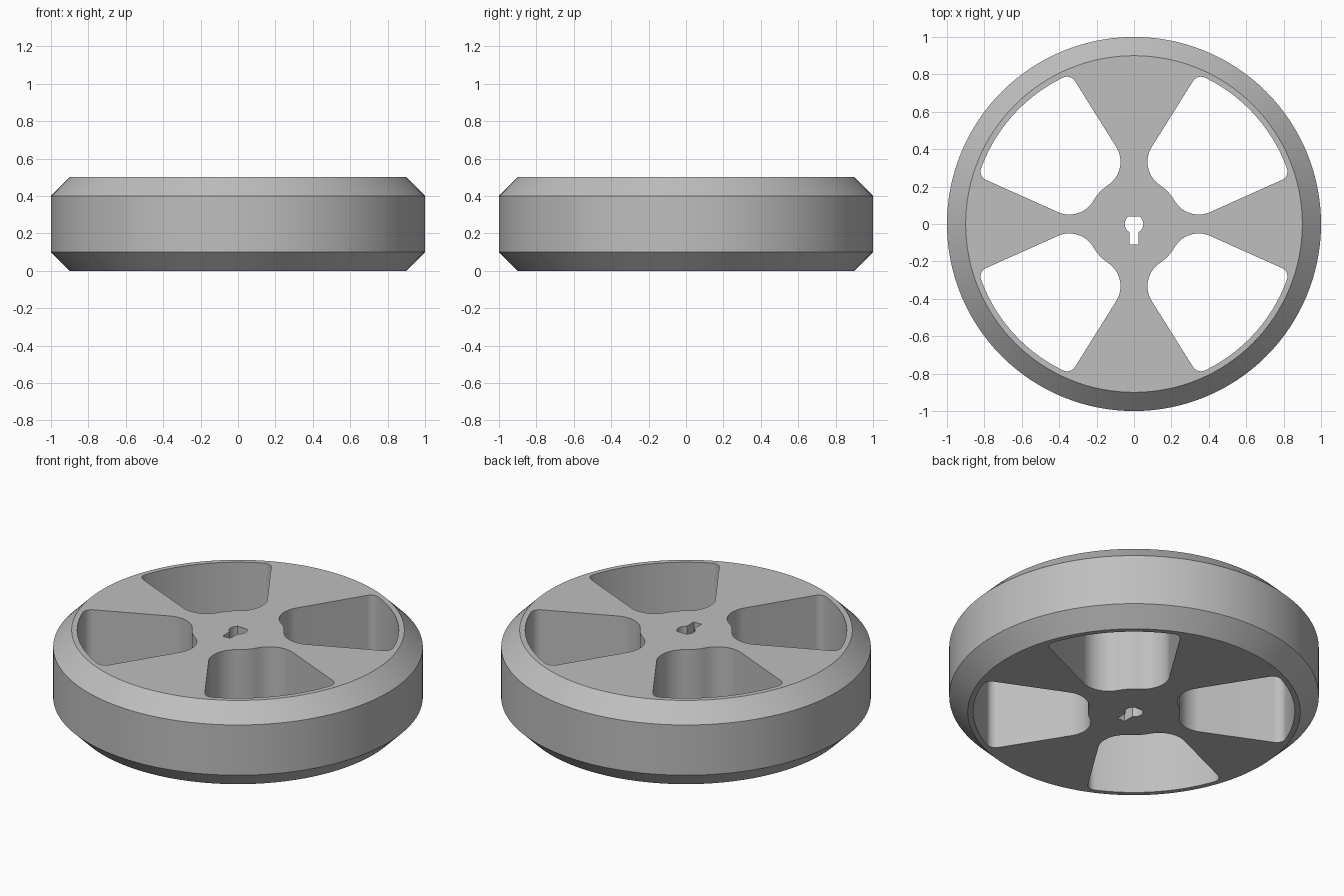
import bpy, bmesh, math
from mathutils import Vector

HUB_R, RIM_R, HEIGHT = 0.25, 0.87, 0.5
HUB_FILLET, TIP_FILLET = 0.15, 0.05

if "Cube" in bpy.data.objects:
    bpy.data.objects.remove(bpy.data.objects["Cube"])

grey = bpy.data.materials.new("plain grey")
grey.use_nodes = True
colour = (0.52, 0.52, 0.52, 1)
grey.diffuse_color = colour
grey.node_tree.nodes["Principled BSDF"].inputs["Base Color"].default_value = colour


def make_object(name, bm):
    bmesh.ops.recalc_face_normals(bm, faces=bm.faces)
    mesh = bpy.data.meshes.new(name)
    bm.to_mesh(mesh)
    bm.free()
    mesh.materials.append(grey)
    obj = bpy.data.objects.new(name, mesh)
    bpy.context.collection.objects.link(obj)
    return obj


def arc(centre, radius, start, end, steps=12):
    """Points along the shorter way round from start to end."""
    turn = (end - start + math.pi) % math.tau - math.pi
    return [centre + radius * Vector((math.cos(start + turn * i / steps),
                                      math.sin(start + turn * i / steps)))
            for i in range(steps + 1)]


def angle(v):
    return math.atan2(v.y, v.x)


def on_offset_line(point, direction, normal, offset, radius):
    """Where the offset line meets a circle about the axle."""
    p = point + normal * offset
    b = p.dot(direction)
    return p + direction * (-b + math.sqrt(b * b - p.length_squared + radius * radius))


def spoke_side(inner, outer, side):
    """Hub fillet and tip fillet along one spoke edge."""
    inner, outer = Vector(inner), Vector(outer)
    d = (outer - inner).normalized()
    n = Vector((-d.y, d.x)) * side
    hub_c = on_offset_line(inner, d, n, HUB_FILLET, HUB_R + HUB_FILLET)
    tip_c = on_offset_line(inner, d, n, TIP_FILLET, RIM_R - TIP_FILLET)
    hub = arc(hub_c, HUB_FILLET, angle(-hub_c), angle(-n), 20)
    tip = arc(tip_c, TIP_FILLET, angle(-n), angle(tip_c))
    return hub + tip, angle(hub_c), angle(tip_c)


def window_outline():
    low, low_hub, low_tip = spoke_side((0.41, 0.065), (0.79, 0.235), 1)
    high, high_hub, high_tip = spoke_side((0.10, 0.42), (0.31, 0.755), -1)
    axle = Vector((0, 0))
    rim = arc(axle, RIM_R, low_tip, high_tip, 24)[1:-1]
    hub = arc(axle, HUB_R, high_hub, low_hub, 12)[1:-1]
    return low + rim + high[::-1] + hub


def keyhole_outline():
    # Round bore with a flat top and a slot below
    r, slot, flat = 0.05, 0.025, 0.04
    a, b = math.asin(flat / r), -math.acos(slot / r)
    right = [Vector((r * math.cos(a + (b - a) * i / 12), r * math.sin(a + (b - a) * i / 12)))
             for i in range(13)] + [Vector((slot, -0.11))]
    return right + [Vector((-p.x, p.y)) for p in reversed(right)]


def prism(name, outline):
    bm = bmesh.new()
    face = bm.faces.new([bm.verts.new((p.x, p.y, -0.1)) for p in outline])
    top = bmesh.ops.extrude_face_region(bm, geom=[face])["geom"]
    bmesh.ops.translate(bm, vec=(0, 0, HEIGHT + 0.2),
                        verts=[g for g in top if isinstance(g, bmesh.types.BMVert)])
    obj = make_object(name, bm)
    obj.hide_render = True
    return obj


# Wheel body: chamfered disc turned around the axle
bm = bmesh.new()
profile = [(0.9, 0), (1, 0.1), (1, 0.4), (0.9, HEIGHT)]
count = 128
rings = [[bm.verts.new((r * math.cos(math.tau * i / count), r * math.sin(math.tau * i / count), z))
          for i in range(count)] for r, z in profile]
for lower, upper in zip(rings, rings[1:]):
    for i in range(count):
        j = (i + 1) % count
        bm.faces.new((lower[i], lower[j], upper[j], upper[i]))
bm.faces.new(rings[0])
bm.faces.new(rings[-1])
wheel = make_object("wheel", bm)

# Four windows between the spokes, and the axle keyhole
window = window_outline()
cutters = [prism("window_cutter", [Vector((p.x * sx, p.y * sy)) for p in window])
           for sx in (1, -1) for sy in (1, -1)]
cutters.append(prism("keyhole_cutter", keyhole_outline()))

bpy.ops.object.select_all(action="DESELECT")
wheel.select_set(True)
bpy.context.view_layer.objects.active = wheel
for cutter in cutters:
    mod = wheel.modifiers.new("cut", "BOOLEAN")
    mod.operation, mod.solver, mod.object = "DIFFERENCE", "EXACT", cutter
    bpy.ops.object.modifier_apply(modifier=mod.name)
    bpy.data.objects.remove(cutter)

bpy.ops.object.shade_smooth_by_angle(angle=math.radians(30))
